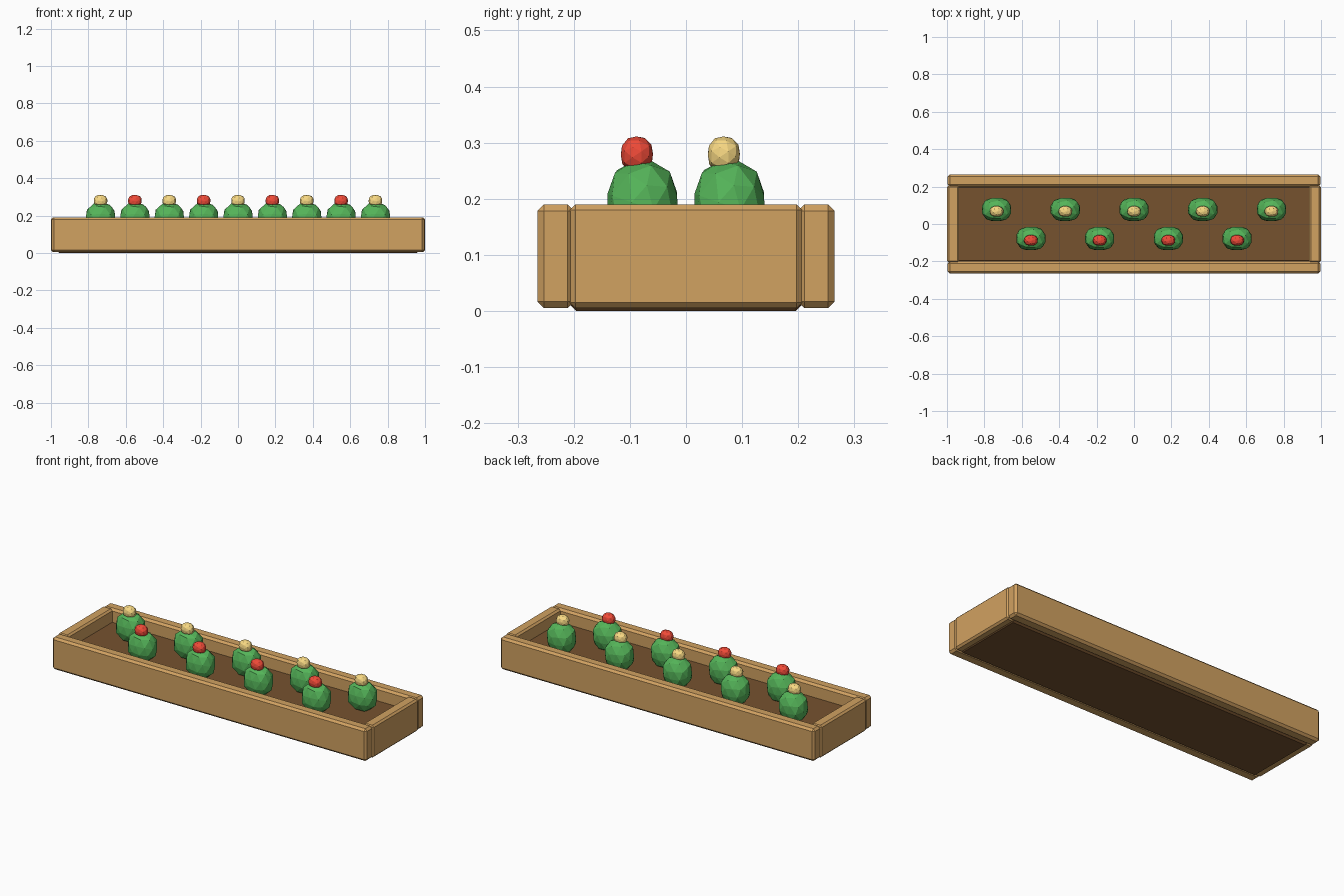
import bpy
import bmesh
from math import radians
from mathutils import Matrix, Vector

if "Cube" in bpy.data.objects:
    bpy.data.objects.remove(bpy.data.objects["Cube"])


def material(name, rgb):
    m = bpy.data.materials.new(name)
    m.diffuse_color = (*rgb, 1)
    m.use_nodes = True
    m.node_tree.nodes["Principled BSDF"].inputs["Base Color"].default_value = m.diffuse_color
    return m


WOOD = material("wood", (0.64, 0.36, 0.12))
SOIL = material("soil", (0.18, 0.085, 0.028))
GREEN = material("green", (0.09, 0.46, 0.10))
RED = material("red", (0.88, 0.07, 0.04))
GOLD = material("gold", (0.95, 0.70, 0.23))


def finish(bm, name, mat):
    me = bpy.data.meshes.new(name)
    bm.to_mesh(me)
    bm.free()
    me.materials.append(mat)
    ob = bpy.data.objects.new(name, me)
    bpy.context.collection.objects.link(ob)
    return ob


def board(name, lo, hi, bevel, mat):
    """Box between two corners with chamfered edges."""
    lo, hi = Vector(lo), Vector(hi)
    bm = bmesh.new()
    bmesh.ops.create_cube(bm, size=1, matrix=Matrix.LocRotScale((lo + hi) / 2, None, hi - lo))
    bmesh.ops.bevel(bm, geom=bm.edges[:], offset=bevel, segments=1, affect='EDGES')
    return finish(bm, name, mat)


def blob(name, centre, radii, tilt, power, mat):
    """Faceted, slightly boxy ellipsoid filling the given radii, facets tilted about x."""
    bm = bmesh.new()
    bmesh.ops.create_icosphere(bm, subdivisions=2, radius=1,
                               matrix=Matrix.Rotation(radians(tilt), 4, 'X'))
    for v in bm.verts:
        v.co /= sum(abs(c) ** power for c in v.co) ** (1 / power)
    fit = [r / max(v.co[i] for v in bm.verts) for i, r in enumerate(radii)]
    bmesh.ops.scale(bm, vec=fit, verts=bm.verts)
    ob = finish(bm, name, mat)
    ob.location = centre
    return ob


# Planter box
board("soil_base", (-0.965, -0.206, 0), (0.965, 0.206, 0.115), 0.01, SOIL)
board("front_board", (-0.996, -0.265, 0.005), (0.996, -0.199, 0.19), 0.012, WOOD)
board("back_board", (-0.996, 0.199, 0.005), (0.996, 0.265, 0.19), 0.012, WOOD)
board("left_board", (-1, -0.207, 0.005), (-0.935, 0.207, 0.19), 0.01, WOOD)
board("right_board", (0.935, -0.207, 0.005), (1, 0.207, 0.19), 0.01, WOOD)


# Plants: five gold at the back, four red staggered in front
def plant(x, y, mat):
    blob("bush", (x, y, 0.187), (0.078, 0.0625, 0.08), -15, 2.6, GREEN)
    blob("flower", (x, y - 0.01, 0.279), (0.036, 0.0285, 0.032), 31.7, 2.4, mat)


STEP = 0.3675
for i in range(5):
    plant((i - 2) * STEP, 0.0775, GOLD)
for i in range(4):
    plant((i - 1.5) * STEP, -0.0775, RED)
